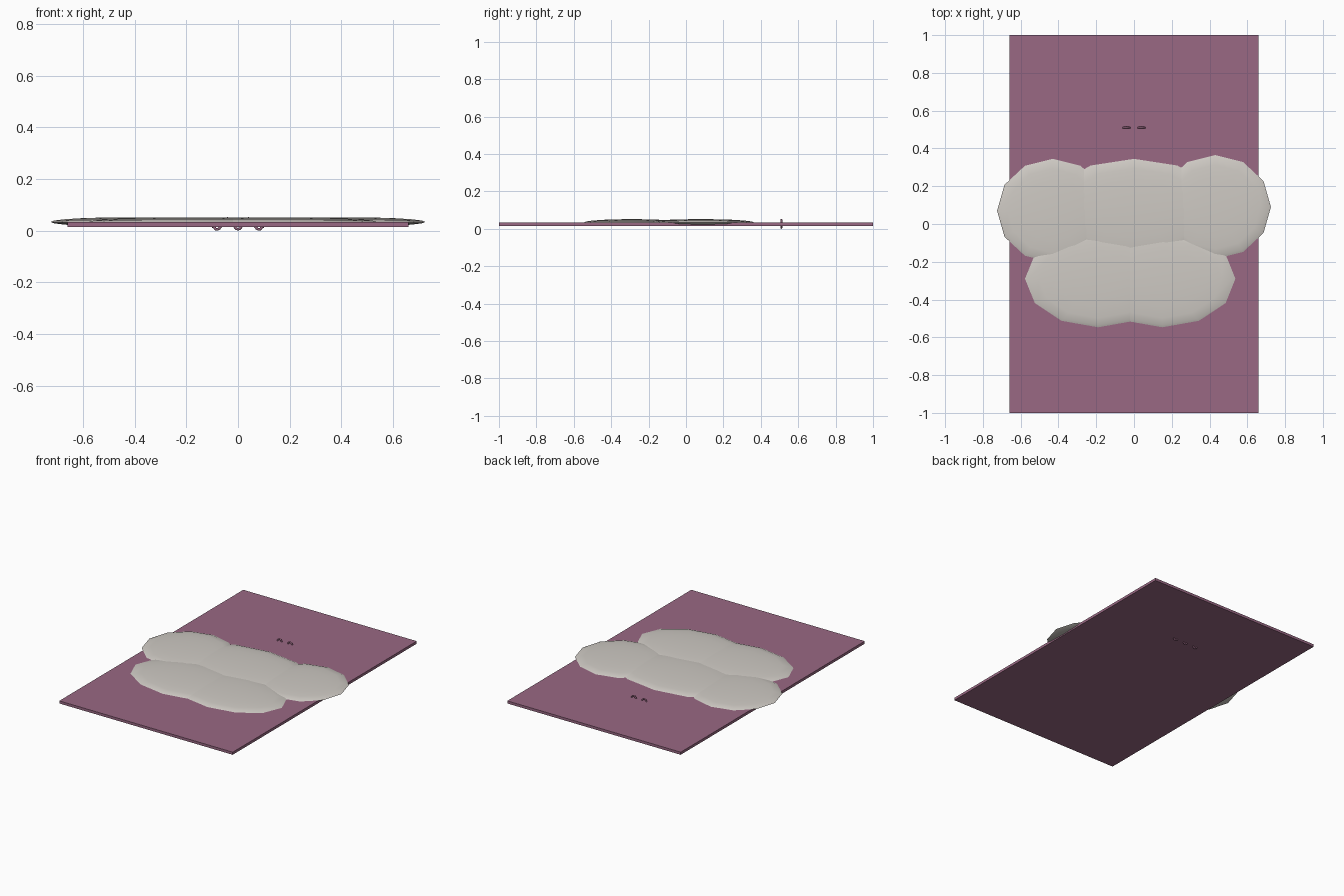
import bpy
from mathutils import Matrix

if "Cube" in bpy.data.objects:
    bpy.data.objects.remove(bpy.data.objects["Cube"])


def material(name, color):
    m = bpy.data.materials.new(name)
    m.diffuse_color = (*color, 1)
    m.use_nodes = True
    m.node_tree.nodes["Principled BSDF"].inputs["Base Color"].default_value = m.diffuse_color
    return m


plum = material("plum", (0.32, 0.14, 0.23))
cream = material("warm white", (0.62, 0.59, 0.55))

# Flat board
bpy.ops.mesh.primitive_cube_add(size=1, location=(0, 0, 0.024))
board = bpy.context.object
board.name = "board"
board.data.transform(Matrix.Diagonal((1.32, 2, 0.018, 1)))
board.data.materials.append(plum)

# Flattened cloud puffs: centre x, centre y, radius x, radius y
puffs = {
    "left_puff": (-0.43, 0.07, 0.295, 0.275),
    "right_puff": (0.43, 0.09, 0.295, 0.275),
    "middle_puff": (0, 0.08, 0.46, 0.265),
    "lower_left_puff": (-0.19, -0.29, 0.387, 0.257),
    "lower_right_puff": (0.15, -0.29, 0.387, 0.257),
}
for name, (x, y, rx, ry) in puffs.items():
    bpy.ops.mesh.primitive_uv_sphere_add(segments=12, ring_count=10, location=(x, y, 0.034))
    puff = bpy.context.object
    puff.name = name
    puff.data.transform(Matrix.Diagonal((rx, ry, 0.018, 1)))
    puff.data.materials.append(cream)
    bpy.ops.object.shade_smooth_by_angle()

# Thread stitched through the board
curve = bpy.data.curves.new("thread", "CURVE")
curve.dimensions = "3D"
curve.bevel_depth = 0.005
curve.bevel_resolution = 2
curve.resolution_u = 6
curve.use_fill_caps = True
path = [(-0.1, 0.016)] + [(-0.08 + 0.04 * i, 0.048 if i % 2 else 0.005) for i in range(5)] + [(0.1, 0.016)]
spline = curve.splines.new("BEZIER")
spline.bezier_points.add(len(path) - 1)
for p, (x, z) in zip(spline.bezier_points, path):
    p.co = (x, 0.51, z)
    p.handle_left = (x - 0.015, 0.51, z)
    p.handle_right = (x + 0.015, 0.51, z)
thread = bpy.data.objects.new("thread", curve)
bpy.context.collection.objects.link(thread)
curve.materials.append(plum)
